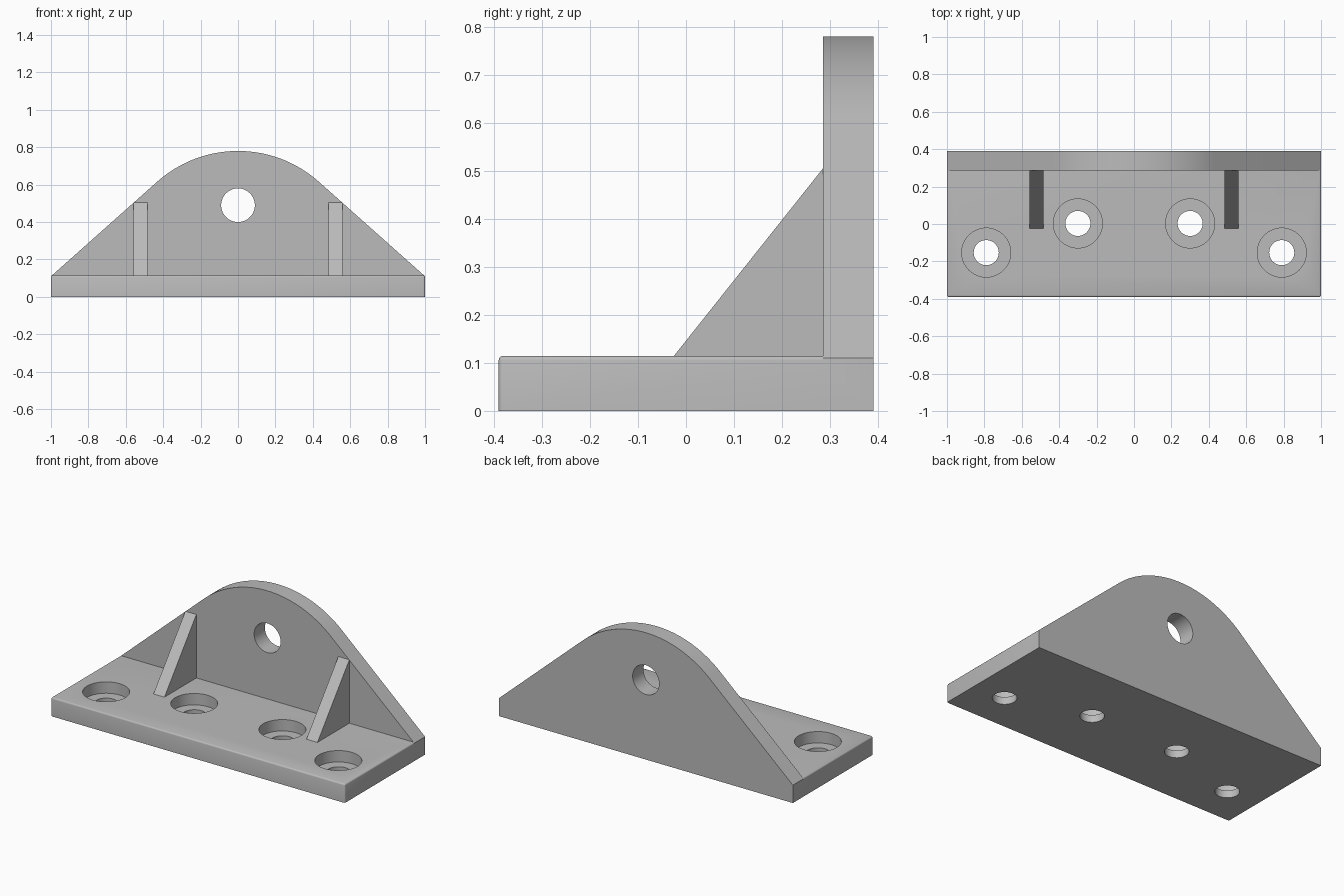
import bpy, bmesh, math

cube = bpy.data.objects.get("Cube")
if cube:
    bpy.data.objects.remove(cube, do_unlink=True)

HALF_W, HALF_D = 1.0, 0.39
BASE_H, PLATE_Y, TOP = 0.115, 0.285, 0.78

grey = bpy.data.materials.new("plain grey")
grey.use_nodes = True
grey.diffuse_color = (0.5, 0.5, 0.5, 1)
grey.node_tree.nodes["Principled BSDF"].inputs["Base Color"].default_value = (0.5, 0.5, 0.5, 1)


def prism(name, outline, axis, start, end):
    """Extrude a 2D outline along x, y or z from start to end."""
    place = {"x": lambda a, b, t: (t, a, b),
             "y": lambda a, b, t: (a, t, b),
             "z": lambda a, b, t: (a, b, t)}[axis]
    bm = bmesh.new()
    near, far = ([bm.verts.new(place(a, b, t)) for a, b in outline] for t in (start, end))
    bm.faces.new(near)
    bm.faces.new(far[::-1])
    n = len(outline)
    for i in range(n):
        j = (i + 1) % n
        bm.faces.new((near[i], far[i], far[j], near[j]))
    bmesh.ops.recalc_face_normals(bm, faces=bm.faces)
    mesh = bpy.data.meshes.new(name)
    bm.to_mesh(mesh)
    bm.free()
    obj = bpy.data.objects.new(name, mesh)
    mesh.materials.append(grey)
    bpy.context.collection.objects.link(obj)
    return obj


def circle(x, y, radius, sides=64):
    return [(x + radius * math.cos(math.tau * i / sides),
             y + radius * math.sin(math.tau * i / sides)) for i in range(sides)]


def combine(target, tool, operation):
    """Apply a boolean and discard the tool."""
    tool.hide_render = True
    mod = target.modifiers.new("join", "BOOLEAN")
    mod.operation, mod.object, mod.solver = operation, tool, "EXACT"
    bpy.context.view_layer.objects.active = target
    bpy.ops.object.modifier_apply(modifier=mod.name)
    bpy.data.objects.remove(tool, do_unlink=True)


# Base slab, eased along the front and the side top edges
bracket = prism("bracket_body", [(-HALF_W, -HALF_D), (HALF_W, -HALF_D),
                                 (HALF_W, HALF_D), (-HALF_W, HALF_D)], "z", 0, BASE_H)
bm = bmesh.new()
bm.from_mesh(bracket.data)
eased = []
for e in bm.edges:
    mid = (e.verts[0].co + e.verts[1].co) / 2
    top_edge = mid.z > BASE_H - 0.01 and mid.y < HALF_D - 0.01
    front_corner = 0.01 < mid.z < BASE_H - 0.01 and mid.y < 0
    if top_edge or front_corner:
        eased.append(e)
bmesh.ops.bevel(bm, geom=eased, offset=0.009, segments=3, profile=0.5, affect="EDGES")
bm.to_mesh(bracket.data)
bm.free()

# Upright plate: straight flanks tangent to a rounded crown
R = 0.65
cz = TOP - R
shoulder = BASE_H - 0.005
reach = math.hypot(HALF_W, shoulder - cz)
start = math.atan2(shoulder - cz, HALF_W) + math.acos(R / reach)
steps = 40
crown = []
for i in range(steps + 1):
    a = start + (math.pi - 2 * start) * i / steps
    crown.append((R * math.cos(a), cz + R * math.sin(a)))
outline = [(-HALF_W, 0), (HALF_W, 0), (HALF_W, shoulder)] + crown + [(-HALF_W, shoulder)]
combine(bracket, prism("upright", outline, "y", PLATE_Y, HALF_D), "UNION")

# Pin hole through the upright
combine(bracket, prism("pin_cutter", circle(0, 0.49, 0.09), "y", 0.2, 0.5), "DIFFERENCE")

# Counterbored bolt holes
for side in (-1, 1):
    for x, y in ((0.79, -0.153), (0.3, 0.003)):
        combine(bracket, prism("bolt_cutter", circle(side * x, y, 0.067), "z", -0.1, 0.3), "DIFFERENCE")
        combine(bracket, prism("bore_cutter", circle(side * x, y, 0.131), "z", 0.045, 0.3), "DIFFERENCE")

# Triangular ribs
parts = [bracket]
for side, label in ((1, "left"), (-1, "right")):
    tri = [(-0.025, BASE_H), (PLATE_Y, 0.505), (PLATE_Y + 0.01, 0.49),
           (PLATE_Y + 0.01, BASE_H - 0.01), (-0.015, BASE_H - 0.01)]
    parts.append(prism(label + "_rib", tri, "x", side * 0.483, side * 0.558))

# Smooth curved walls, keep edges crisp
bpy.ops.object.select_all(action="DESELECT")
for obj in parts:
    obj.select_set(True)
bpy.context.view_layer.objects.active = bracket
bpy.ops.object.shade_smooth_by_angle(angle=math.radians(32))
